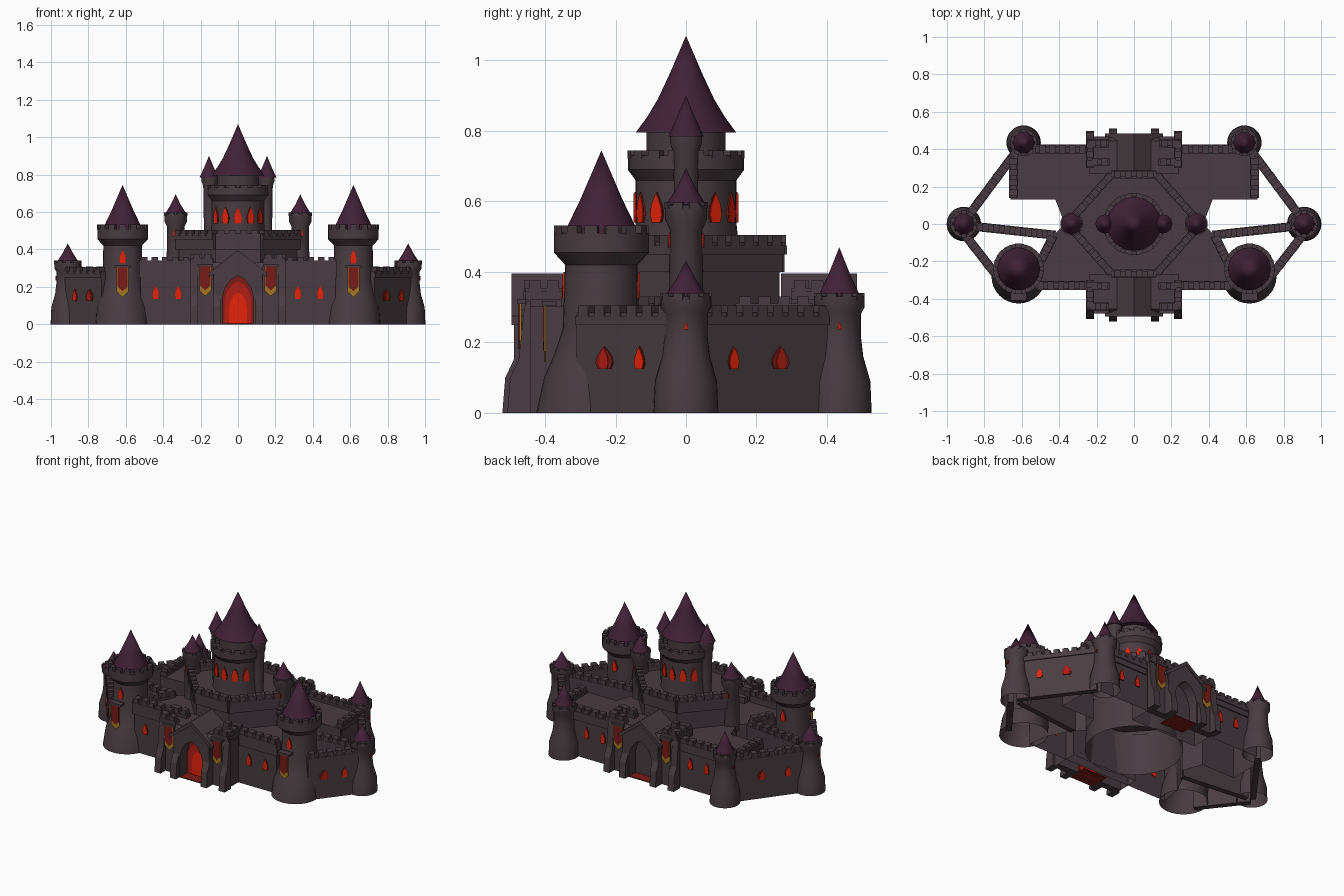
import bpy, bmesh, math
from mathutils import Matrix, Vector

cube = bpy.data.objects.get("Cube")
if cube:
    bpy.data.objects.remove(cube)


def material(name, r, g, b):
    m = bpy.data.materials.new(name)
    m.use_nodes = True
    m.diffuse_color = (r, g, b, 1)
    m.node_tree.nodes["Principled BSDF"].inputs["Base Color"].default_value = (r, g, b, 1)
    return m


STONE = material("dark stone", .066, .046, .054)
ROOF = material("purple roof", .054, .0155, .037)
GLOW = material("bright fire", .82, .018, .003)
EMBER = material("deep red", .45, .013, .007)
SHADE = material("smoulder red", .2, .012, .009)
CLOTH = material("banner red", .19, .012, .01)
GOLD = material("gold trim", .38, .18, .016)
smooth = []


def finish(name, bm, mat):
    bmesh.ops.recalc_face_normals(bm, faces=bm.faces)
    mesh = bpy.data.meshes.new(name)
    bm.to_mesh(mesh)
    bm.free()
    mesh.materials.append(mat)
    ob = bpy.data.objects.new(name, mesh)
    bpy.context.collection.objects.link(ob)
    return ob


def prism(name, pts, depth, mat, M, open_base=False):
    """Extrude an outline along local z."""
    bm = bmesh.new()
    base = bm.faces.new([bm.verts.new((x, y, 0)) for x, y in pts])
    ext = bmesh.ops.extrude_face_region(bm, geom=[base], use_keep_orig=True)
    top = [v for v in ext["geom"] if isinstance(v, bmesh.types.BMVert)]
    bmesh.ops.translate(bm, verts=top, vec=(0, 0, depth))
    if open_base:
        bmesh.ops.delete(bm, geom=[base], context="FACES_ONLY")
    bm.transform(M)
    finish(name, bm, mat)


def facing(x, y, z, yaw=0):
    """Upright frame whose local z points outward; yaw 0 faces the front."""
    return (Matrix.Translation((x, y, z)) @ Matrix.Rotation(yaw, 4, "Z")
            @ Matrix.Rotation(math.pi / 2, 4, "X"))


def add_box(bm, M, lo, hi):
    lo, hi = Vector(lo), Vector(hi)
    size = Matrix.Diagonal((*(hi - lo), 1))
    bmesh.ops.create_cube(bm, size=1, matrix=M @ Matrix.Translation((lo + hi) / 2) @ size)


def lathe(name, x, y, profile, mat, lean=0, segs=32):
    """Spin (radius, height) points; lean shifts the foot along y."""
    bm = bmesh.new()
    rings = []
    height = profile[-1][1]
    for r, z in profile:
        dy = lean * max(0, 1 - z / (height * .55))
        rings.append([bm.verts.new((x + r * math.cos(i * math.tau / segs),
                                    y + dy + r * math.sin(i * math.tau / segs), z))
                      for i in range(segs)])
    for a, b in zip(rings, rings[1:]):
        for i in range(segs):
            j = (i + 1) % segs
            bm.faces.new((a[i], a[j], b[j], b[i]))
    bmesh.ops.remove_doubles(bm, verts=bm.verts, dist=1e-5)
    smooth.append(finish(name, bm, mat))


def ring_merlons(name, x, y, r, z, count, h=.026):
    bm = bmesh.new()
    w = math.tau * r / count * .3
    for i in range(count):
        M = Matrix.Translation((x, y, z)) @ Matrix.Rotation((i + .5) * math.tau / count, 4, "Z")
        add_box(bm, M, (r - .024, -w, 0), (r, w, h))
    finish(name, bm, STONE)


def wall(name, a, b, z0, z1, thick=.036, pitch=.056):
    """Battlemented wall between two plan points."""
    a, b = Vector(a), Vector(b)
    d = b - a
    M = Matrix.Translation((a.x, a.y, 0)) @ Matrix.Rotation(math.atan2(d.y, d.x), 4, "Z")
    bm = bmesh.new()
    L, t = d.length, thick / 2
    add_box(bm, M, (0, -t, z0), (L, t, z1))
    add_box(bm, M, (0, -t - .006, z1 - .035), (L, t + .006, z1 - .01))
    n = max(1, round(L / pitch))
    for i in range(n):
        c = (i + .5) * L / n
        add_box(bm, M, (c - .017, -t - .004, z1 - .01), (c + .017, t + .004, z1 + .02))
    finish(name, bm, STONE)


def arch(w, h):
    """Pointed arch outline standing on local y = 0."""
    side = [(w, 0), (w, h * .55), (w * .82, h * .76), (w * .45, h * .92)]
    return side + [(0, h)] + [(-x, y) for x, y in reversed(side)]


def flame(w, h):
    side = [(w * .75, 0), (w, h * .28), (w * .85, h * .55), (w * .4, h * .82)]
    return side + [(0, h)] + [(-x, y) for x, y in reversed(side)]


def window(x, y, z, yaw=0, w=.016, h=.07, mat=GLOW, rim=1.15):
    """Flame shaped opening, with a dimmer rim around it."""
    M = facing(x, y, z, yaw) @ Matrix.Translation((0, 0, -.003))
    prism("window_rim", flame(w * rim, h * 1.06), .007, SHADE, M)
    prism("window", flame(w, h), .009, mat, M)


def banner(x, y, top, yaw=0):
    def shield(w, h):
        return [(-w, 0), (w, 0), (w, -h * .82), (0, -h), (-w, -h * .82)]
    M = facing(x, y, top, yaw)
    prism("banner_trim", shield(.032, .165), .006, GOLD, M)
    prism("banner_cloth", shield(.027, .133), .009, CLOTH, M)
    bm = bmesh.new()
    add_box(bm, M, (-.042, -.006, -.03), (.042, .008, .012))
    finish("banner_rail", bm, STONE)


# Main courtyard block and raised terrace on a round foundation
half = [(.52, -.34), (.5, -.2), (.43, -.06), (.37, 0), (.42, .13), (.66, .13), (.66, .35), (.6, .41)]
plan = half + [(-x, y) for x, y in reversed(half)]
prism("courtyard_block", plan, .285, STONE, Matrix(), True)
hexa = [(.12, -.265), (.33, -.03), (.33, .03), (.12, .265)]
hexa += [(-x, -y) for x, y in hexa]
prism("terrace", hexa, .19, STONE, Matrix.Translation((0, 0, .26)), True)
lathe("terrace_foundation", 0, 0, [(.29, 0), (.28, .284)], STONE)
for i, p in enumerate(hexa):
    wall("terrace_parapet", p, hexa[(i + 1) % len(hexa)], .4, .485, .03)

for s in (-1, 1):
    # Courtyard parapets and outer curtain walls
    wall("front_parapet", (s * .25, -.33), (s * .53, -.33), .25, .34)
    wall("back_parapet", (s * .25, .4), (s * .57, .4), .24, .31)
    wall("side_parapet", (s * .645, .14), (s * .645, .36), .24, .31)
    wall("inner_wall", (s * .88, -.01), (s * .42, -.06), 0, .29)
    wall("yard_edge", (s * .5, -.2), (s * .43, -.06), .25, .31)
    for name, tip, end, spots in (("front", (.925, -.03), (.715, -.3), (.33, .7)),
                                  ("back", (.91, .01), (.62, .4), (.29, .63))):
        tip, end = Vector((s * tip[0], tip[1])), Vector((s * end[0], end[1]))
        wall(name + "_curtain_wall", tip, end, 0, .285, .036)
        d = (end - tip).normalized()
        n = Vector((d.y, -d.x))
        n *= 1 if n.x * s > 0 else -1
        for t, mat, rim in zip(spots, (GLOW, EMBER), (1.15, 1.9)):
            p = tip.lerp(end, t) + n * .019
            window(p.x, p.y, .125, math.atan2(n.x, -n.y), .016, .06, mat, rim)
    for x in (.32, .44):
        window(s * x, -.341, .135)
        window(s * x, .411, .135, math.pi)

    # Large front towers
    X, Y = s * .617, -.24
    lathe("front_tower", X, Y, [(.145, 0), (.138, .1), (.118, .17), (.106, .24), (.103, .42), (.135, .455),
                                (.135, .51), (.112, .51), (.112, .48), (0, .48)], STONE, -.04)
    ring_merlons("front_tower_merlons", X, Y, .135, .506, 14)
    lathe("front_tower_roof", X, Y, [(0, .48), (.118, .485), (.06, .605), (0, .745)], ROOF)
    window(X, Y - .104, .325)
    window(X, Y + .104, .325, math.pi)
    banner(X, -.397, .31)

    # Small rear and side towers
    for name, x, y, apex in (("rear", .59, .435, .47), ("side", .91, 0, .432)):
        lathe(name + "_tower", s * x, y, [(.092, 0), (.088, .09), (.068, .16), (.061, .22), (.061, .28), (.072, .3),
                                          (.072, .33), (.055, .33), (0, .325)], STONE)
        ring_merlons(name + "_tower_merlons", s * x, y, .072, .32, 10, .02)
        lathe(name + "_tower_roof", s * x, y, [(0, .325), (.06, .33), (.03, (apex + .32) / 2), (0, apex)], ROOF)
        window(s * (x + .0605), y, .235, s * math.pi / 2, .005, .022, EMBER)

    # Terrace turrets
    lathe("terrace_turret", s * .333, 0, [(.05, .25), (.046, .52), (.06, .55), (.06, .59), (0, .59)], STONE)
    ring_merlons("turret_merlons", s * .333, 0, .061, .58, 8, .018)
    lathe("terrace_turret_roof", s * .333, 0, [(0, .592), (.056, .592), (.026, .64), (0, .695)], ROOF)
    for yaw, y in ((0, -.045), (math.pi, .045)):
        window(s * .336, y, .47, yaw, .01, .038)

    # Keep side turrets
    lathe("keep_turret", s * .15, 0, [(.03, .45), (.033, .56), (.036, .74), (.045, .765), (.045, .79), (0, .79)], STONE)
    lathe("keep_turret_roof", s * .155, 0, [(0, .785), (.05, .785), (.025, .84), (0, .9)], ROOF)

# Central keep
lathe("keep", 0, 0, [(.155, .42), (.143, .54), (.143, .66), (.165, .69), (.165, .73), (.145, .73), (.145, .7),
                     (.112, .7), (.112, .8), (0, .8)], STONE)
ring_merlons("keep_merlons", 0, 0, .165, .722, 16, .022)
lathe("keep_roof", 0, 0, [(0, .795), (.143, .795), (.11, .84), (.08, .89), (.045, .965), (0, 1.07)], ROOF)
for base in (0, math.pi):
    for k in (-2, -1, 0, 1, 2):
        yaw = base + k * .48
        window(.1425 * math.sin(yaw), -.1425 * math.cos(yaw), .54, yaw, .019, .082)

# Front and rear gatehouses with a recessed fiery arch, built facing the front then turned
opening = list(reversed(arch(.083, .26)))
front_wall = [(.24, 0), (.24, .325), (-.24, .325), (-.24, 0)] + opening
porch = [(.13, 0), (.13, .29), (0, .385), (-.13, .29), (-.13, 0)] + opening
roof = [(.155, .275), (0, .395), (-.155, .275), (-.155, .25), (0, .368), (.155, .25)]
foot = [(0, 0), (.066, 0), (.058, .1), (.034, .15), (.018, .3), (0, .33)]
side_on = Matrix(((0, 0, 1, 0), (-1, 0, 0, 0), (0, 1, 0, 0), (0, 0, 0, 1)))
for yaw, face, inner in ((0, .455, .27), (math.pi, .445, .27)):
    turn = Matrix.Rotation(yaw, 4, "Z")
    door = face - .045
    body = [(-.24, -door), (.24, -door), (.24, -inner), (-.24, -inner)]
    prism("gatehouse", body, .325, STONE, turn, True)
    prism("gatehouse_front", front_wall, face - door, STONE, turn @ facing(0, -door, 0))
    prism("gate_porch", porch, .033, STONE, turn @ facing(0, -face, 0))
    prism("gate_roof", roof, face + .04 - inner, STONE, turn @ facing(0, -inner, 0))
    for i, (w, h, mat) in enumerate(((.083, .26, SHADE), (.072, .23, EMBER), (.047, .17, GLOW))):
        prism("gate_glow", arch(w, h), .006 + i * .0015, mat, turn @ facing(0, -door + .003, 0))
    floor = [(-.085, -face - .03), (.085, -face - .03), (.085, -face + .1), (-.085, -face + .1)]
    prism("gate_floor", floor, .006, SHADE, turn)
    for s in (-1, 1):
        for x, back in ((.112, 0), (.235, .014)):
            side = turn @ Matrix.Translation((s * x - .022, back - face, 0)) @ side_on
            prism("gate_buttress", foot, .044, STONE, side)
        pos = turn @ Vector((s * .175, -face - .012, .315))
        banner(pos.x, pos.y, pos.z, yaw)
        for a, b in (((.135, -face + .014), (.25, -face + .014)), ((.235, -face), (.235, -inner - .03)),
                     ((.13, -.33), (.235, -.33))):
            p, q = (turn @ Vector((s * u, v, 0)) for u, v in (a, b))
            wall("gatehouse_parapet", p.xy, q.xy, .3, .355, .03)

# Smooth round parts, keeping hard rims
bpy.ops.object.select_all(action="DESELECT")
for ob in smooth:
    ob.select_set(True)
bpy.context.view_layer.objects.active = smooth[0]
bpy.ops.object.shade_smooth_by_angle(angle=math.radians(32))
